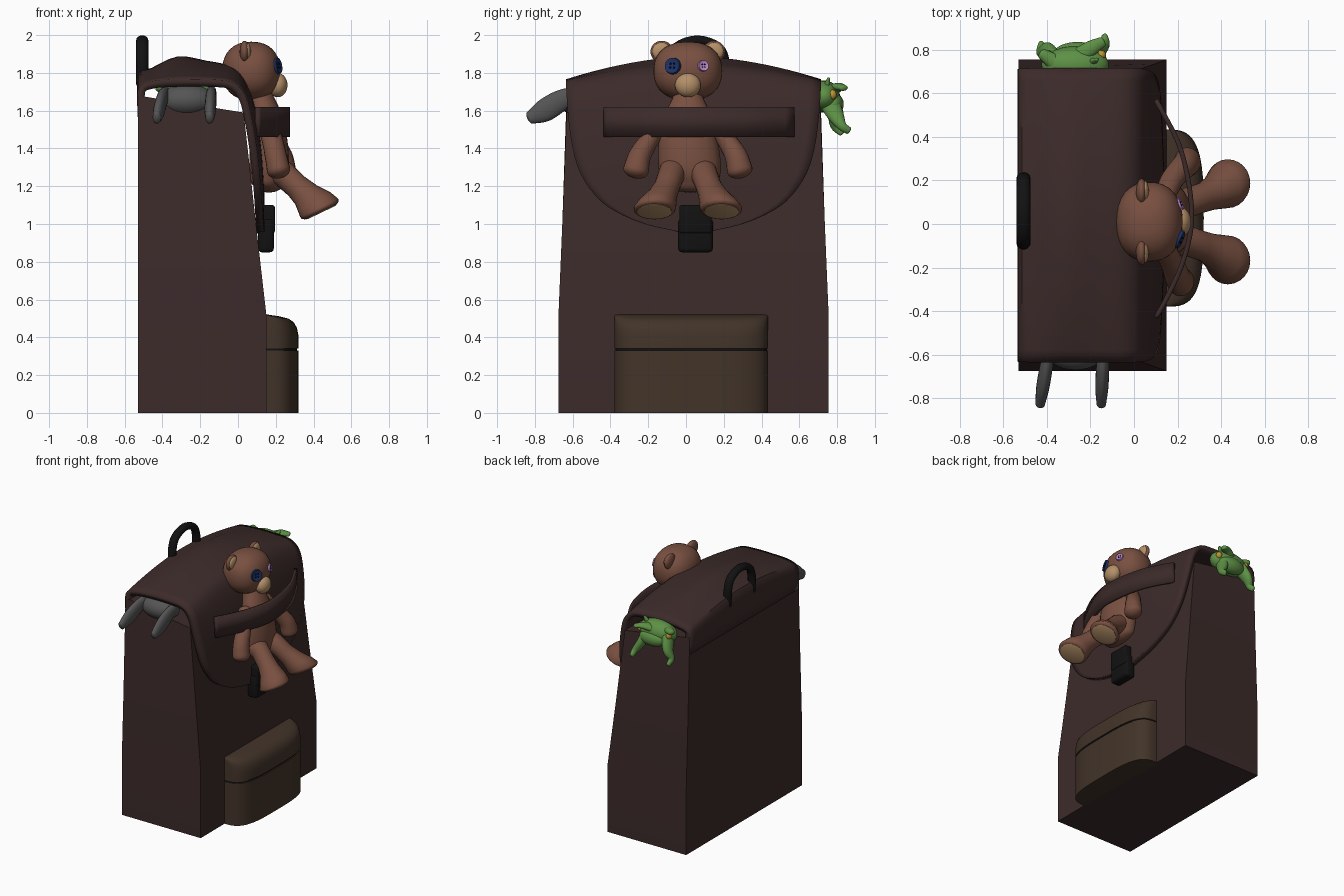
import bpy, bmesh, math
from mathutils import Vector, Matrix

if "Cube" in bpy.data.objects:
    bpy.data.objects.remove(bpy.data.objects["Cube"])

def mat(name, r, g, b):
    m = bpy.data.materials.new(name)
    m.diffuse_color = (r, g, b, 1)
    m.use_nodes = True
    m.node_tree.nodes["Principled BSDF"].inputs["Base Color"].default_value = m.diffuse_color
    return m

CLOTH = mat("dark_cloth", .045, .024, .023)
BROWN = mat("pocket_brown", .055, .034, .022)
BLACK = mat("black", .006, .006, .006)
FUR = mat("fur", .19, .08, .052)
BEIGE = mat("beige", .46, .28, .14)
GREY = mat("grey", .09, .09, .09)
GREEN = mat("green", .11, .28, .06)
BLUE = mat("blue", .012, .03, .13)
PINK = mat("pink", .5, .25, .62)
YELLOW = mat("yellow", .5, .3, .03)

def finish(name, bm, material, angle=40):
    me = bpy.data.meshes.new(name)
    bm.to_mesh(me)
    bm.free()
    ob = bpy.data.objects.new(name, me)
    bpy.context.collection.objects.link(ob)
    me.materials.append(material)
    bpy.ops.object.select_all(action='DESELECT')
    bpy.context.view_layer.objects.active = ob
    ob.select_set(True)
    bpy.ops.object.shade_smooth_by_angle(angle=math.radians(angle))
    return ob

def loft(name, rows, material, closed=True, angle=40):
    """Skin a list of point rows; closed rows are capped at both ends."""
    bm = bmesh.new()
    vs = [[bm.verts.new(p) for p in r] for r in rows]
    n = len(rows[0])
    for a, b in zip(vs, vs[1:]):
        for i in range(n if closed else n - 1):
            j = (i + 1) % n
            bm.faces.new((a[i], b[i], b[j], a[j]))
    if closed:
        bm.faces.new(vs[0])
        bm.faces.new(vs[-1][::-1])
        bmesh.ops.recalc_face_normals(bm, faces=bm.faces[:])
    return finish(name, bm, material, angle)

def catmull(pts, steps):
    """Smooth a list of tuples into a denser list."""
    P = [Vector(p) for p in pts]
    P = [2 * P[0] - P[1]] + P + [2 * P[-1] - P[-2]]
    out = []
    for i in range(1, len(P) - 2):
        a, b, c, d = P[i - 1:i + 3]
        for k in range(steps):
            t = k / steps
            out.append(.5 * (2 * b + (c - a) * t + (2 * a - 5 * b + 4 * c - d) * t * t
                             + (3 * b - a - 3 * c + d) * t ** 3))
    return out + [P[-2]]

def limb(name, pts, material, ref=(0, 1, 0), steps=4, n=20, round_ends=True):
    """Tube through (x, y, z, radius along ref, other radius) points."""
    path = [Vector(p) for p in catmull(pts, steps)]
    C = [Vector(p[:3]) for p in path]
    rows = []
    for i, c in enumerate(C):
        t = (C[min(i + 1, len(C) - 1)] - C[max(i - 1, 0)]).normalized()
        u = Vector(ref)
        u = (u - t * u.dot(t)).normalized()
        v = t.cross(u)
        ring = lambda k, off: [c + t * off + k * (u * path[i][3] * math.cos(a) + v * path[i][4] * math.sin(a))
                               for a in (2 * math.pi * j / n for j in range(n))]
        r = min(path[i][3], path[i][4])
        caps = [(math.cos(q), r * .7 * math.sin(q)) for q in (1.4, 1.0, .6, .3)]
        if i == 0 and round_ends:
            rows += [ring(k, -o) for k, o in caps]
        rows.append(ring(1, 0))
        if i == len(C) - 1 and round_ends:
            rows += [ring(k, o) for k, o in caps[::-1]]
    return loft(name, rows, material, angle=50)

def ball(name, c, r, material, p=2.0, rot=None):
    """Ellipsoid, squarer for larger p."""
    bm = bmesh.new()
    bmesh.ops.create_uvsphere(bm, u_segments=32, v_segments=20, radius=1)
    for v in bm.verts:
        k = sum(abs(q) ** p for q in v.co) ** (-1 / p)
        v.co = Vector([q * k * s for q, s in zip(v.co, r)])
    if rot:
        bm.transform(rot)
    bm.transform(Matrix.Translation(c))
    return finish(name, bm, material, 80)

def box(name, lo, hi, material, bevel):
    bm = bmesh.new()
    bmesh.ops.create_cube(bm, size=1)
    for v in bm.verts:
        v.co = [l + (q + .5) * (h - l) for q, l, h in zip(v.co, lo, hi)]
    bmesh.ops.bevel(bm, geom=bm.edges[:], offset=bevel, segments=3, affect='EDGES', profile=.5)
    return finish(name, bm, material)

def solidify(ob, t, offset=-1):
    m = ob.modifiers.new("thickness", 'SOLIDIFY')
    m.thickness, m.offset = t, offset

YC = .04
# Bag body: straight base, tapering above; front of the rim lower than the back
rows = []
for z0, z1, x1, hw in [(0, 0, .15, .715), (.5, .52, .15, .715), (1.0, 1.0, .095, .695), (1.68, 1.59, .03, .672)]:
    rows.append([(-.53, YC - hw, z0), (x1, YC - hw, z1), (x1, YC + hw, z1), (-.53, YC + hw, z0)])
loft("bag_body", rows, CLOTH, angle=20)

# Domed flap: edge x, edge z, centre x, centre z, half width
prof = [(-.53, 1.55, -.53, 1.55, .672), (-.53, 1.71, -.53, 1.79, .672), (-.46, 1.755, -.46, 1.825, .675),
        (-.32, 1.765, -.32, 1.887, .675), (-.15, 1.765, -.17, 1.865, .675), (-.03, 1.75, -.02, 1.83, .675),
        (.04, 1.68, .05, 1.74, .672), (.075, 1.55, .1, 1.58, .662), (.1, 1.4, .125, 1.4, .64),
        (.115, 1.27, .135, 1.27, .6), (.125, 1.15, .14, 1.15, .52), (.13, 1.07, .14, 1.07, .42),
        (.135, 1.0, .14, 1.0, .26), (.14, .955, .14, .95, .06)]
rows = []
for ex, ez, cx, cz, hw in catmull(prof, 3):
    row = []
    for i in range(25):
        t = -1 + i / 12
        k = 1 - abs(t) ** 1.8
        row.append((ex + (cx - ex) * k, YC + hw * t, ez + (cz - ez) * k))
    rows.append(row)
solidify(loft("bag_flap", rows, CLOTH, closed=False), .04)

# Carry handle
limb("carry_handle", [(-.507, .06 + .148 * y, z, .032, .026) for y, z in
     [(-1, 1.74), (-1, 1.85), (-.75, 1.935), (0, 1.973), (.75, 1.935), (1, 1.85), (1, 1.74)]],
     BLACK, ref=(1, 0, 0), n=14)

# Front pocket with a seam and a rounded lid
def plan(z, d, hw=.407):
    pts = []
    for i in range(33):
        a = math.pi * i / 32
        c, s = math.cos(a), max(0, math.sin(a))
        pts.append((.13 + d * s ** .55, .027 + hw * math.copysign(abs(c) ** .6, c), z))
    return pts
loft("pocket", [plan(0, .19), plan(.33, .19)], BROWN)
loft("pocket_seam", [plan(.325, .182, .402), plan(.35, .182, .402)], BLACK)
loft("pocket_lid", [plan(z, d) for z, d in
     [(.342, .19), (.41, .19), (.45, .182), (.48, .165), (.5, .135), (.512, .085), (.52, .03)]], BROWN)

# Flap buckle
box("buckle_strap", (.12, -.035, .95), (.195, .135, 1.1), BLACK, .012)
box("buckle", (.105, -.042, .85), (.19, .142, 1.03), BLACK, .022)

# Chest strap holding the bear
arc = catmull([(.1, -.43), (.15, -.34), (.215, -.2), (.255, -.06), (.265, .06), (.245, .22), (.2, .38), (.1, .57)], 4)
solidify(loft("chest_strap", [[(x, y, 1.46), (x, y, 1.62)] for x, y in arc], CLOTH, closed=False), .022, 0)

# Bear: torso, head, muzzle
BY = .01
limb("bear_torso", [(.155, BY + .01, 1.23, .15, .09), (.165, BY + .01, 1.3, .165, .105),
                    (.16, BY, 1.45, .155, .1), (.145, BY, 1.57, .125, .085), (.12, BY, 1.66, .085, .07)], FUR)
HC, HR = Vector((.07, BY, 1.81)), Vector((.153, .182, .155))
ball("bear_head", HC, HR, FUR, p=2.3)
ball("bear_muzzle", (.21, BY, 1.735), (.052, .068, .064), BEIGE)

for s, side, colour, r in [(-1, "left", BLUE, .046), (1, "right", PINK, .031)]:
    # Ear with a lighter inner pad
    ball("bear_ear_" + side, (.035, BY + s * .138, 1.912), (.026, .06, .058), FUR)
    ball("bear_ear_pad_" + side, (.05, BY + s * .14, 1.914), (.018, .048, .046), BEIGE)
    # Button eye with four holes
    d = Vector((.138, s * .08, .027))
    rot = Vector([q / h ** 2 for q, h in zip(d, HR)]).to_track_quat('Z', 'Y').to_matrix().to_4x4()
    at = Matrix.Translation(HC + d) @ rot
    bm = bmesh.new()
    bmesh.ops.create_cone(bm, cap_ends=True, segments=28, radius1=r, radius2=r * .9, depth=.022)
    top = max(bm.faces, key=lambda f: f.calc_center_median().z)
    bmesh.ops.inset_region(bm, faces=[top], thickness=r * .25, depth=-.004)
    bm.transform(at)
    finish("button_eye_" + side, bm, colour)
    for i in range(4):
        a = math.pi * (i + .5) / 2
        ball(f"button_hole_{side}_{i}", at @ Vector((r * .32 * math.cos(a), r * .32 * math.sin(a), .008)),
             (r * .12,) * 3, BLACK)
    # Arm
    f = .03 if s > 0 else 0
    limb("bear_arm_" + side, [(.14, BY + s * .12, 1.56, .045, .05), (.18, BY + s * .2, 1.45, .05, .055),
         (.2 + f, BY + s * .255, 1.36, .06, .058), (.215 + f, BY + s * .275, 1.285, .068, .062)], FUR)
    # Flared leg ending in a flat sole
    rows, pad = [], []
    for x, y, z, nx, nz, ra, rb in [(.15, .075, 1.3, .9, -.4, .07, .07), (.24, .085, 1.265, .85, -.5, .072, .07),
            (.31, .11, 1.2, .75, -.66, .07, .066), (.36, .135, 1.155, .65, -.76, .08, .076),
            (.405, .16, 1.115, .52, -.85, .1, .1), (.43, .175, 1.085, .43, -.9, .112, .112),
            (.436, .177, 1.073, .43, -.9, .108, .108), (.439, .178, 1.066, .43, -.9, .096, .096)]:
        nv = Vector((nx, 0, nz)).normalized()
        v = nv.cross((0, 1, 0))
        ring = lambda k, off: [Vector((x, BY + s * y, z)) + nv * off + k * (
            Vector((0, ra * math.cos(a), 0)) + v * rb * math.sin(a)) for a in
            (2 * math.pi * j / 24 for j in range(24))]
        rows.append(ring(1, 0))
    pad = [ring(.95, -.01), ring(.95, .002), ring(.85, .006)]
    loft("bear_leg_" + side, rows, FUR, angle=60)
    loft("bear_sole_" + side, pad, BEIGE)

# Grey toy peeking from the left opening: head and two long flat ears
ball("grey_toy_head", (-.27, -.57, 1.655), (.15, .1, .085), GREY)
for x, tip in ((-.385, -.43), (-.14, -.15)):
    limb("grey_toy_ear", [(x, -.55, 1.7, .025, .035), (x + (tip - x) * .4, -.66, 1.655, .03, .056),
         (x + (tip - x) * .75, -.75, 1.6, .03, .06), (tip, -.825, 1.562, .022, .034)], GREY, ref=(1, 0, 0))

# Green toy hanging from the right opening: head, eyes, brow horns and limbs
ball("green_toy_head", (-.27, .73, 1.675), (.155, .085, .085), GREEN)
ball("green_toy_snout", (-.26, .78, 1.635), (.11, .055, .06), GREEN)
for x, tx, ty, tz in ((-.37, -.425, .8, 1.485), (-.2, -.135, .835, 1.495)):
    limb("green_toy_arm", [(x, .75, 1.66, .055, .04), ((x + tx) / 2, .79, 1.58, .045, .032),
         (tx, ty - .01, 1.52, .026, .024), (tx, ty + .025, tz, .02, .014)], GREEN)
limb("green_toy_horn_right", [(-.27, .76, 1.7, .04, .03), (-.2, .805, 1.725, .035, .022),
     (-.145, .835, 1.72, .024, .015)], GREEN)
limb("green_toy_horn_left", [(-.36, .74, 1.71, .04, .03), (-.42, .78, 1.72, .025, .02)], GREEN)
limb("green_toy_crest", [(-.2, .74, 1.71, .02, .03), (-.17, .755, 1.77, .008, .01)], GREEN)
for x in (-.395, -.15):
    ball("green_toy_eye", (x, .775, 1.685), (.022, .022, .026), YELLOW)
